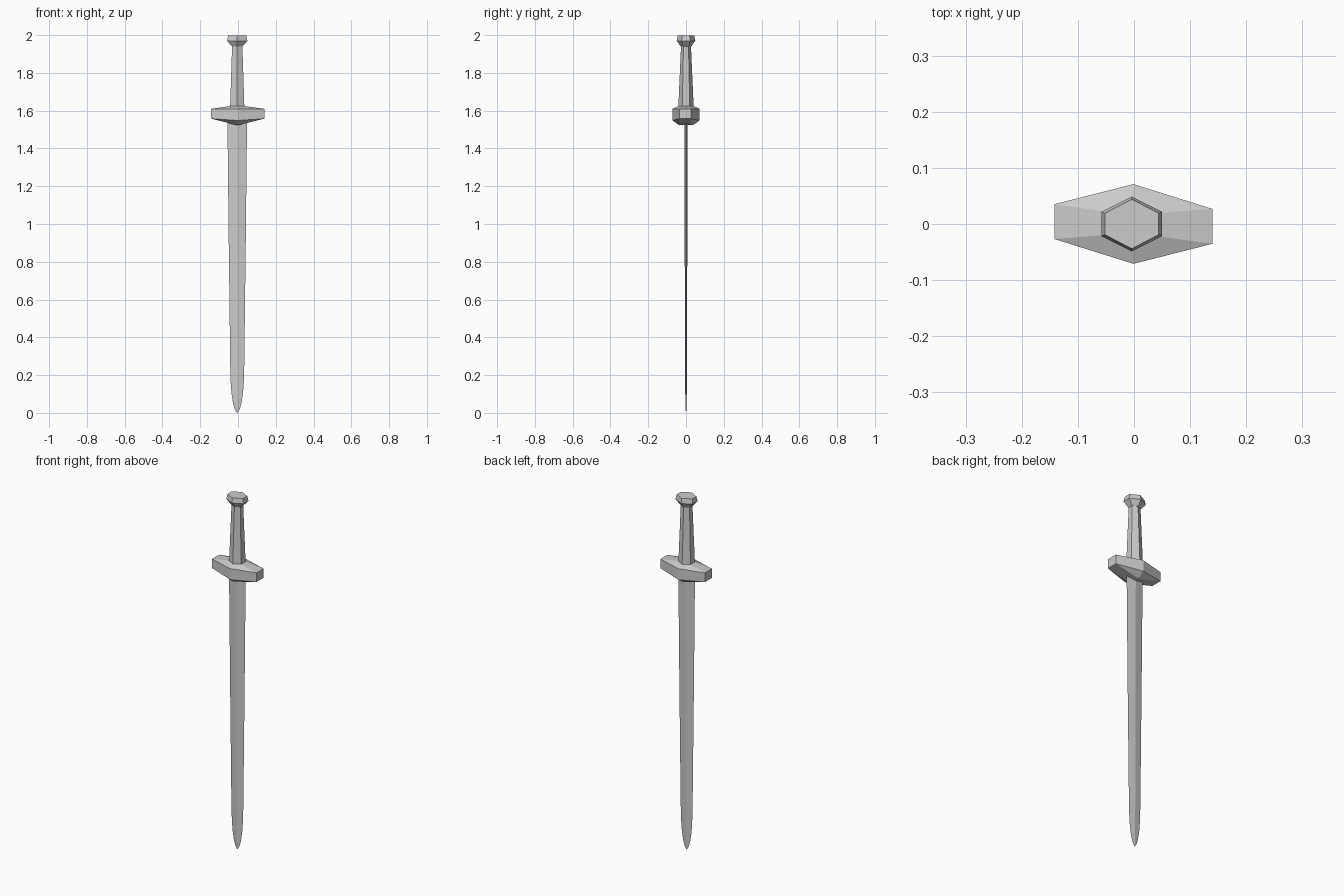
import bpy, bmesh

if "Cube" in bpy.data.objects:
    bpy.data.objects.remove(bpy.data.objects["Cube"])

CX = -0.004  # hilt and blade sit very slightly off centre


def hexagon(x, y, corner, z, cx=CX):
    """Hexagon with flat ends at +-x and points at +-y."""
    return [(cx + x, -corner, z), (cx + x, corner, z), (cx, y, z),
            (cx - x, corner, z), (cx - x, -corner, z), (cx, -y, z)]


def diamond(x, y, z):
    return [(CX + x, 0, z), (CX, y, z), (CX - x, 0, z), (CX, -y, z)]


def loft(name, rings):
    """Skin a stack of equal-sized rings and cap both ends."""
    bm = bmesh.new()
    loops = [[bm.verts.new(p) for p in ring] for ring in rings]
    n = len(loops[0])
    for a, b in zip(loops, loops[1:]):
        for i in range(n):
            j = (i + 1) % n
            bm.faces.new((a[i], a[j], b[j], b[i]))
    for loop in (loops[0], loops[-1]):
        bm.faces.new(loop)
    bmesh.ops.remove_doubles(bm, verts=bm.verts, dist=0.0001)
    bmesh.ops.recalc_face_normals(bm, faces=bm.faces)
    mesh = bpy.data.meshes.new(name)
    bm.to_mesh(mesh)
    bm.free()
    obj = bpy.data.objects.new(name, mesh)
    bpy.context.collection.objects.link(obj)
    return obj


# Blade: thin diamond section with a rounded tip
blade_profile = [(0.0015, 0.0005, 0.0), (0.013, 0.002, 0.02), (0.022, 0.003, 0.05),
                 (0.030, 0.004, 0.10), (0.0345, 0.0045, 0.16), (0.037, 0.005, 0.24),
                 (0.045, 0.007, 0.90), (0.052, 0.009, 1.56)]
loft("blade", [diamond(*p) for p in blade_profile])

# Guard: six-sided block, its underside rising from a central ridge to the ends
guard_rings = [
    hexagon(0.004, 0.036, 0.032, 1.523, -0.002),
    hexagon(0.141, 0.071, 0.031, 1.558, -0.001),
    hexagon(0.141, 0.071, 0.031, 1.610, -0.001),
    hexagon(0.039, 0.042, 0.020, 1.624),
]
# the lower edge dips at the two middle points
for i in (2, 5):
    x, y, z = guard_rings[1][i]
    guard_rings[1][i] = (x, y, 1.548)
guard = loft("guard", guard_rings)
for v in guard.data.vertices:  # slight skew of the guard
    v.co.y -= 0.03 * v.co.x

# Grip: tapered hexagonal handle
loft("grip", [hexagon(0.038, 0.041, 0.020, 1.61),
              hexagon(0.027, 0.026, 0.013, 1.95)])

# Pommel: flared hexagonal cap with a shallow pointed top
loft("pommel", [hexagon(0.028, 0.028, 0.014, 1.940),
                hexagon(0.054, 0.049, 0.022, 1.970),
                hexagon(0.048, 0.044, 0.019, 1.997),
                hexagon(0.0, 0.0, 0.0, 2.0)][:3])
